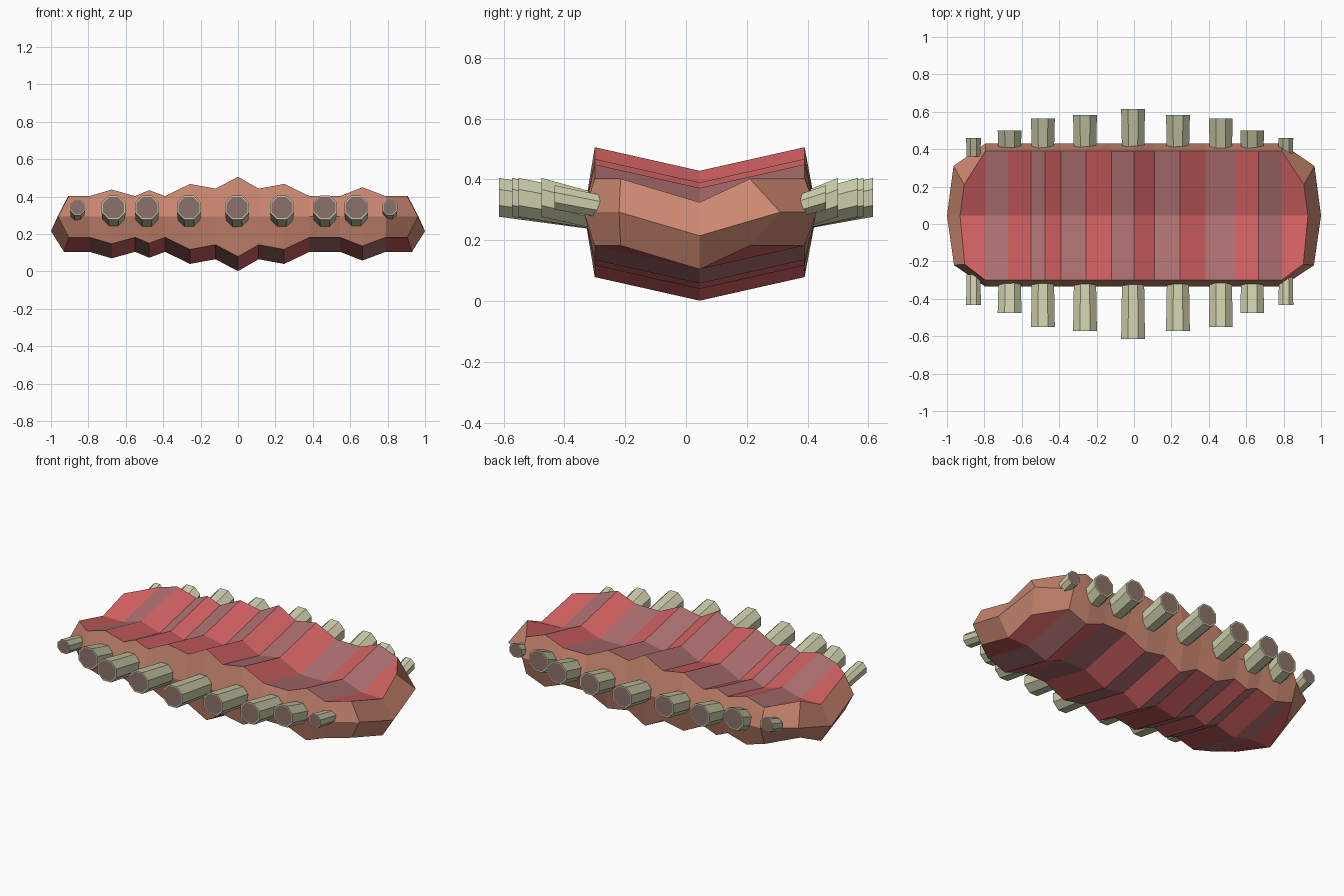
import bpy, bmesh, math

if "Cube" in bpy.data.objects:
    bpy.data.objects.remove(bpy.data.objects["Cube"])


def material(name, rgb):
    m = bpy.data.materials.new(name)
    m.diffuse_color = (*rgb, 1)
    m.use_nodes = True
    m.node_tree.nodes["Principled BSDF"].inputs["Base Color"].default_value = m.diffuse_color
    return m


RED = material("red panel", (0.65, 0.12, 0.125))
DUSTY = material("dusty pink panel", (0.43, 0.165, 0.17))
CLAY = material("clay rim", (0.60, 0.245, 0.165))
OLIVE = material("pale olive", (0.60, 0.60, 0.40))
BROWN = material("cap brown", (0.26, 0.165, 0.145))


def finish(name, bm, mats):
    bmesh.ops.recalc_face_normals(bm, faces=bm.faces)
    me = bpy.data.meshes.new(name)
    bm.to_mesh(me)
    bm.free()
    for m in mats:
        me.materials.append(m)
    ob = bpy.data.objects.new(name, me)
    bpy.context.collection.objects.link(ob)
    return ob


MID_EDGE, MID_CENTRE, YC = 0.2925, 0.215, 0.045


def section(bm, h, front, centre, back, mid_front, mid_back):
    """Closed V-shaped loop of 8 vertices; arguments are (x, y) points."""
    e, c = MID_EDGE, MID_CENTRE
    pts = [(*front, e + h), (*centre, c + h), (*back, e + h), (*mid_back, e),
           (*back, e - h), (*centre, c - h), (*front, e - h), (*mid_front, e)]
    return [bm.verts.new(p) for p in pts]


def end_section(bm, s):
    return section(bm, 0.11, (s * 0.905, -0.215), (s * 0.93, YC), (s * 0.908, 0.21),
                   (s * 0.962, -0.22), (s * 0.965, 0.31))


# Body: V-shaped slab with zigzag ridges, as (x, half thickness)
ridges = [(-0.795, 0.11), (-0.675, 0.145), (-0.55, 0.11), (-0.475, 0.142), (-0.39, 0.11),
          (-0.257, 0.175), (-0.12, 0.15), (0, 0.2135), (0.11, 0.15), (0.247, 0.175),
          (0.383, 0.11), (0.545, 0.11), (0.665, 0.157), (0.79, 0.11)]
bm = bmesh.new()
loops = [end_section(bm, -1)]
for x, h in ridges:
    loops.append(section(bm, h, (x, -0.30), (x, YC), (x, 0.39), (x, -0.335), (x, 0.43)))
loops.append(end_section(bm, 1))

# Panels alternate in colour on top and bottom; the side walls are clay
for i, (a, b) in enumerate(zip(loops, loops[1:])):
    for k in range(8):
        n = (k + 1) % 8
        f = bm.faces.new((a[k], a[n], b[n], b[k]))
        f.material_index = i % 2 if k in (0, 1, 4, 5) else 2

# Blunt pointed ends
for loop, s in ((loops[0], -1), (loops[-1], 1)):
    tip = bm.verts.new((s, YC, MID_CENTRE))
    tf, tc, tb, mb, bb, bc, bf, mf = loop
    for quad in ((tf, tc, tip, mf), (tc, tb, mb, tip), (bf, bc, tip, mf), (bc, bb, mb, tip)):
        bm.faces.new(quad).material_index = 2
finish("ridged_body", bm, [RED, DUSTY, CLAY])


# Pegs: octagonal rods rising slightly outwards, with inset brown end caps
def peg(name, x, r, y0, y1, z0, z1):
    bm = bmesh.new()

    def ring(y, z, rad):
        return [bm.verts.new((x + rad * math.cos(t), y, z + rad * math.sin(t)))
                for t in (math.pi / 8 + j * math.pi / 4 for j in range(8))]

    rings = [ring(y0, z0, r * 0.92), ring(y1, z1, r), ring(y1, z1, r * 0.89)]
    for a, b in zip(rings, rings[1:]):
        for j in range(8):
            bm.faces.new((a[j], a[(j + 1) % 8], b[(j + 1) % 8], b[j]))
    bm.faces.new(rings[0])
    bm.faces.new(rings[-1]).material_index = 1
    finish(name, bm, [OLIVE, BROWN])


# (x, radius, front end y, back end y)
pegs = [(-0.858, 0.043, -0.432, 0.46), (-0.665, 0.069, -0.475, 0.50),
        (-0.487, 0.069, -0.55, 0.565), (-0.262, 0.069, -0.572, 0.583),
        (-0.005, 0.069, -0.615, 0.615), (0.235, 0.069, -0.572, 0.583),
        (0.464, 0.069, -0.55, 0.565), (0.632, 0.069, -0.475, 0.50),
        (0.812, 0.043, -0.432, 0.46)]
for i, (x, r, yf, yb) in enumerate(pegs):
    peg(f"front_peg_{i + 1}", x, r, -0.27, yf, 0.29 if r > 0.05 else 0.31, 0.341)
    peg(f"back_peg_{i + 1}", x, r, 0.36, yb, 0.29 if r > 0.05 else 0.31, 0.341)
